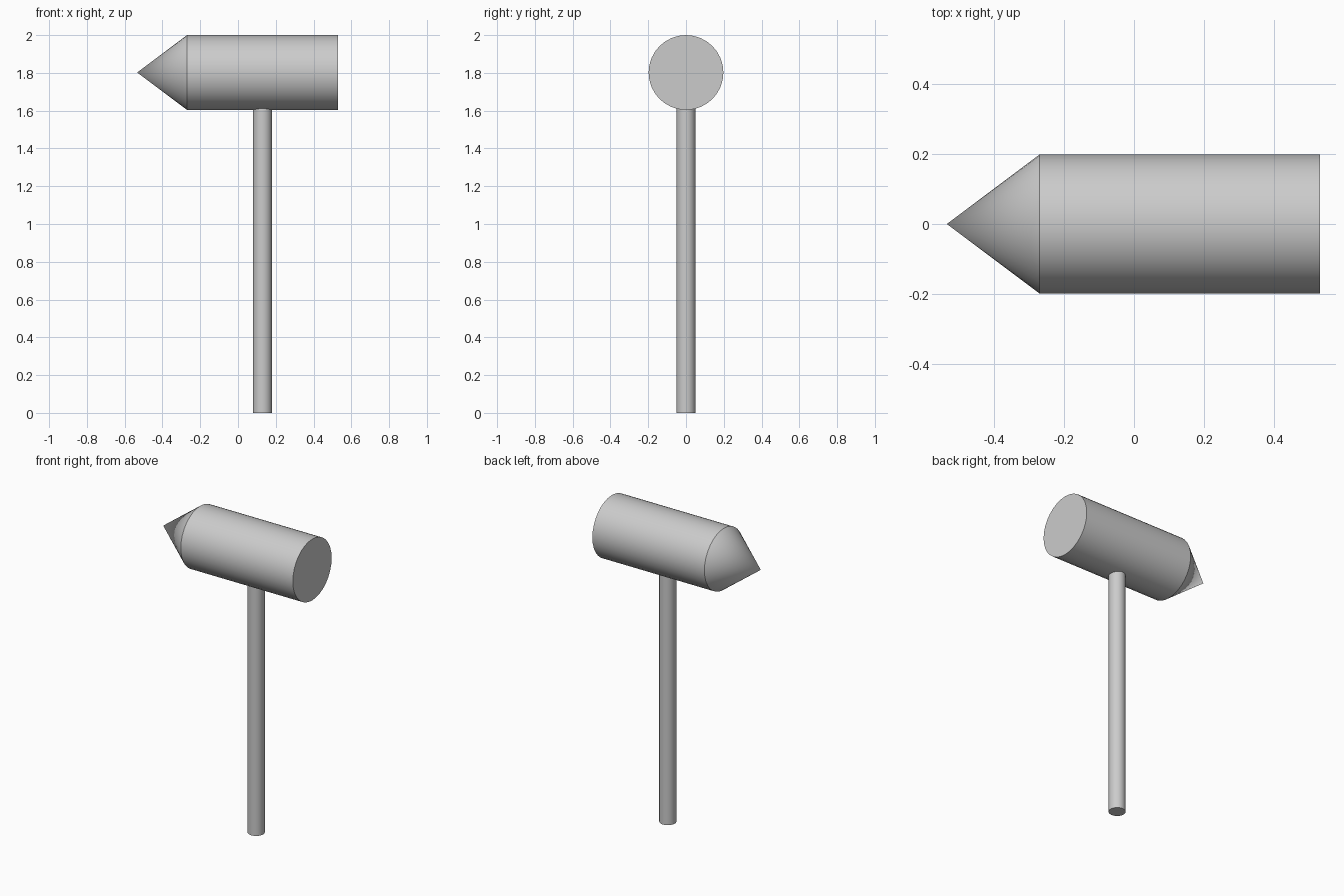
import bpy
import math
from mathutils import Matrix

if "Cube" in bpy.data.objects:
    bpy.data.objects.remove(bpy.data.objects["Cube"])

grey = bpy.data.materials.new("plain grey")
grey.diffuse_color = (0.6, 0.6, 0.6, 1)
grey.use_nodes = True
grey.node_tree.nodes["Principled BSDF"].inputs["Base Color"].default_value = grey.diffuse_color

HEAD_Z, HEAD_R = 1.802, 0.198
ALONG_X = Matrix.Rotation(-math.pi / 2, 4, 'Y')  # local +z points to -x


def finish(name):
    obj = bpy.context.object
    obj.name = name
    obj.data.materials.append(grey)
    bpy.ops.object.shade_smooth_by_angle(angle=math.radians(30))
    return obj


# Handle: slim upright rod, ending just inside the head
bpy.ops.mesh.primitive_cylinder_add(vertices=32, radius=0.05, depth=1.62,
                                    location=(0.13, 0, 0.81))
finish("handle")

# Head: cylinder and pointed end as one closed shape along x
bpy.ops.mesh.primitive_cylinder_add(vertices=32, radius=HEAD_R, depth=0.80)
head = finish("hammer_head")
head.data.transform(Matrix.Translation((0.13, 0, HEAD_Z)) @ ALONG_X)

# Spike: cone on the left end of the head
bpy.ops.mesh.primitive_cone_add(vertices=32, radius1=HEAD_R, radius2=0,
                                depth=0.264, end_fill_type='NOTHING')
spike = finish("pointed_end")
spike.data.transform(Matrix.Translation((-0.402, 0, HEAD_Z)) @ ALONG_X)
